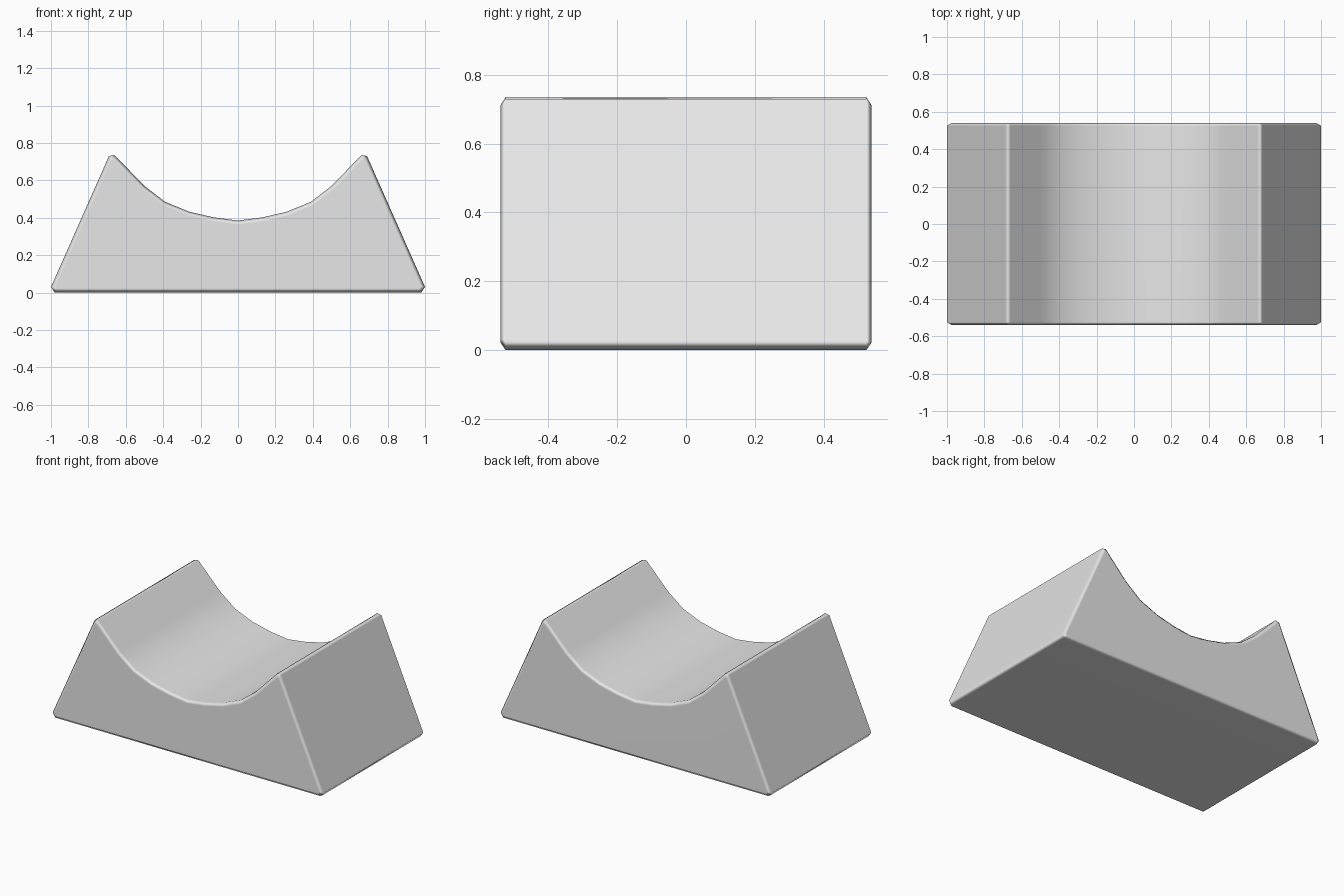
import bpy
import bmesh
import math

cube = bpy.data.objects.get("Cube")
if cube:
    bpy.data.objects.remove(cube, do_unlink=True)

HALF_DEPTH = 0.54   # half the length along y
BEVEL_DEPTH = 0.015  # how far the end bevels run along y
BEVEL_INSET = 0.022  # how far the end bevels run across the profile

# Half profile: chamfered foot, sloping flank, narrow ridge, curved saddle
half = [(0.98, 0), (1.0, 0.03), (0.69, 0.73), (0.66, 0.735), (0.5, 0.57),
        (0.39, 0.485), (0.26, 0.432), (0.13, 0.402)]
profile = half + [(0, 0.385)] + [(-x, z) for x, z in reversed(half)]

# Grey material
grey = bpy.data.materials.new("light grey")
grey.use_nodes = True
colour = (0.8, 0.8, 0.8, 1)
grey.diffuse_color = colour
grey.node_tree.nodes["Principled BSDF"].inputs["Base Color"].default_value = colour

# Extrude the profile along y
bm = bmesh.new()
y = HALF_DEPTH - BEVEL_DEPTH
front = bm.faces.new([bm.verts.new((x, -y, z)) for x, z in profile])
extruded = bmesh.ops.extrude_face_region(bm, geom=[front], use_keep_orig=True)
back = next(e for e in extruded["geom"] if isinstance(e, bmesh.types.BMFace))
bmesh.ops.translate(bm, verts=back.verts[:], vec=(0, 2 * y, 0))
bmesh.ops.recalc_face_normals(bm, faces=bm.faces[:])

# Bevel both ends
for end in (front, back):
    bmesh.ops.inset_region(bm, faces=[end], thickness=BEVEL_INSET,
                           use_even_offset=True)
    for v in end.verts:
        v.co.y = math.copysign(HALF_DEPTH, v.co.y)
bmesh.ops.recalc_face_normals(bm, faces=bm.faces[:])

mesh = bpy.data.meshes.new("saddle_block")
bm.to_mesh(mesh)
bm.free()
block = bpy.data.objects.new("saddle_block", mesh)
bpy.context.collection.objects.link(block)
mesh.materials.append(grey)

# Smooth bevels with flat main faces
bpy.ops.object.select_all(action="DESELECT")
block.select_set(True)
bpy.context.view_layer.objects.active = block
bpy.ops.object.shade_smooth_by_angle(angle=math.radians(75))
block.modifiers.new("Weighted normals", "WEIGHTED_NORMAL").weight = 80
